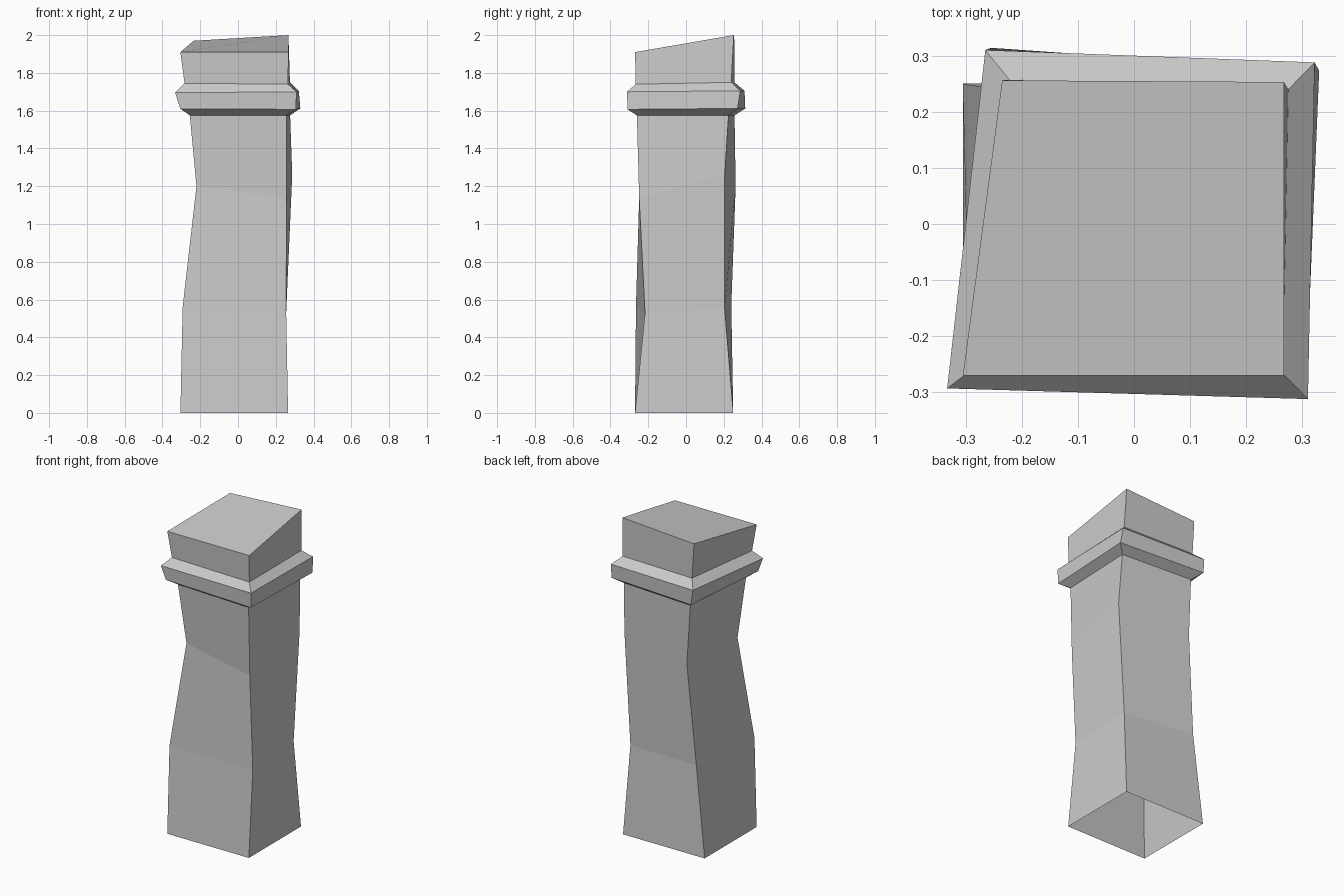
import bpy, bmesh


def loft(name, rings, cap_top=False):
    """Skin four-cornered rings (front left, front right, back right, back left)."""
    bm = bmesh.new()
    loops = [[bm.verts.new(p) for p in ring] for ring in rings]
    for low, high in zip(loops, loops[1:]):
        for i in range(4):
            j = (i + 1) % 4
            bm.faces.new((low[i], low[j], high[j], high[i]))
    if cap_top:
        bm.faces.new(loops[-1])
    mesh = bpy.data.meshes.new(name)
    bm.to_mesh(mesh)
    bm.free()
    obj = bpy.data.objects.new(name, mesh)
    bpy.context.collection.objects.link(obj)
    return obj


# Rings shared between neighbouring parts
shaft_top = [(-.255, -.235, 1.575), (.256, -.26, 1.575), (.276, .225, 1.575), (-.21, .257, 1.575)]
neck = [(-.283, -.255, 1.745), (.265, -.266, 1.74), (.275, .24, 1.75), (-.222, .257, 1.75)]

# Crooked shaft, open underneath
loft("shaft", [
    [(-.305, -.27, 0), (.265, -.27, 0), (.265, .25, 0), (-.305, .25, 0)],
    [(-.293, -.265, .56), (.255, -.217, .53), (.245, .205, .55), (-.24, .24, .57)],
    [(-.22, -.2, 1.2), (.256, -.248, 1.14), (.287, .205, 1.26), (-.19, .263, 1.2)],
    shaft_top,
])

# Flared collar
loft("collar", [
    shaft_top,
    [(-.305, -.285, 1.61), (.306, -.31, 1.607), (.33, .273, 1.612), (-.255, .314, 1.612)],
    [(-.333, -.293, 1.695), (.31, -.312, 1.7), (.322, .288, 1.705), (-.265, .31, 1.705)],
    neck,
])

# Slanted head block
loft("head_block", [
    neck,
    [(-.305, -.27, 1.91), (.267, -.27, 1.91), (.267, .253, 2), (-.235, .256, 1.97)],
], cap_top=True)
